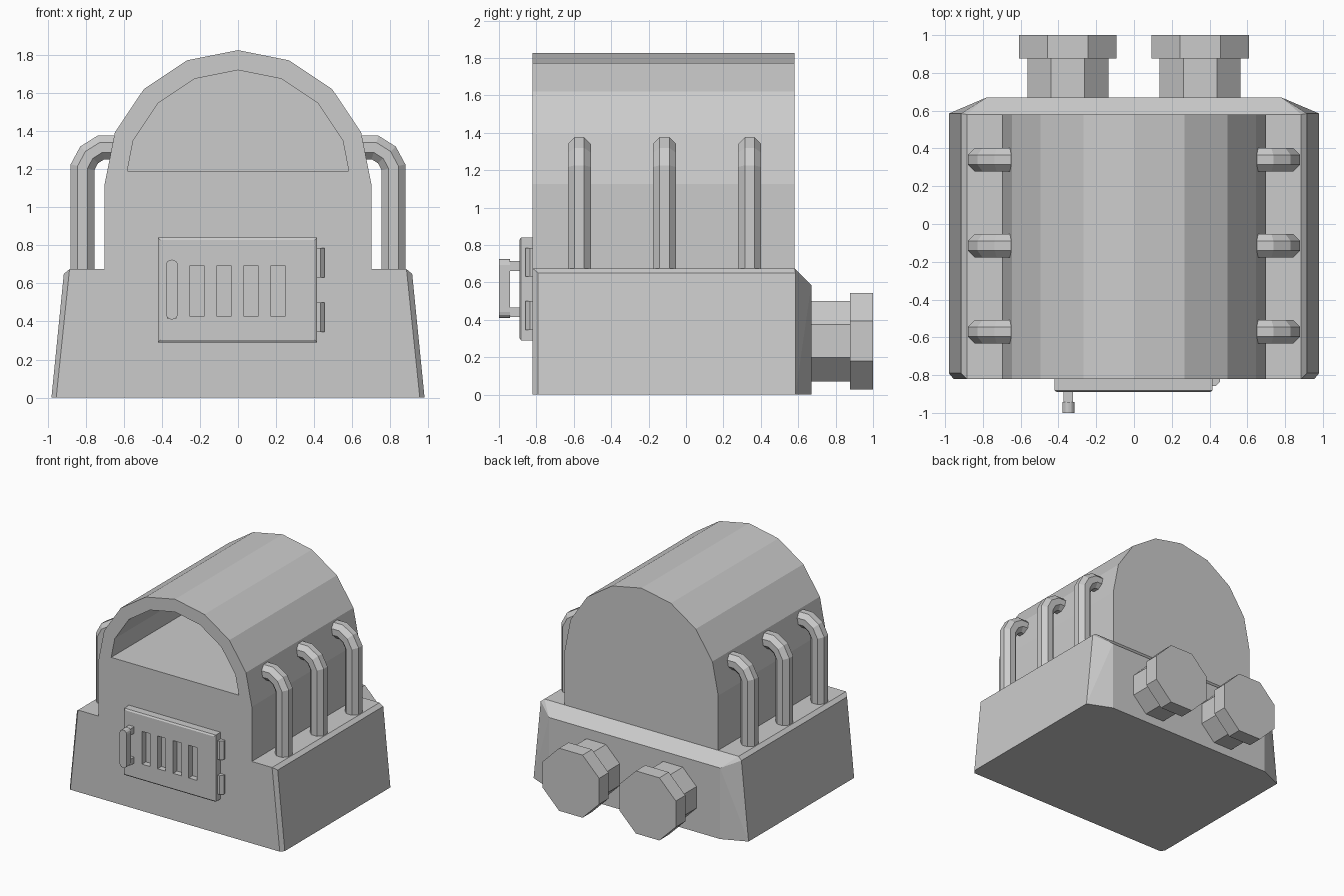
import bpy, bmesh
from math import sin, cos, pi
from mathutils import Vector

if "Cube" in bpy.data.objects:
    bpy.data.objects.remove(bpy.data.objects["Cube"])


def finish(name, bm):
    bmesh.ops.recalc_face_normals(bm, faces=bm.faces[:])
    me = bpy.data.meshes.new(name)
    bm.to_mesh(me)
    bm.free()
    ob = bpy.data.objects.new(name, me)
    bpy.context.collection.objects.link(ob)
    return ob


def loft(name, loops):
    """Capped skin through matching closed loops."""
    bm = bmesh.new()
    rings = [[bm.verts.new(p) for p in lp] for lp in loops]
    n = len(rings[0])
    for a, b in zip(rings, rings[1:]):
        for i in range(n):
            j = (i + 1) % n
            bm.faces.new((a[i], a[j], b[j], b[i]))
    bm.faces.new(rings[0])
    bm.faces.new(rings[-1])
    return finish(name, bm)


def prism_y(name, profile, y0, y1):
    return loft(name, [[(x, y, z) for x, z in profile] for y in (y0, y1)])


def box(name, x0, x1, y0, y1, z0, z1):
    return prism_y(name, [(x0, z0), (x1, z0), (x1, z1), (x0, z1)], y0, y1)


def octagon(apothem):
    r = apothem / cos(pi / 8)
    return [(r * cos(pi / 8 + i * pi / 4), r * sin(pi / 8 + i * pi / 4)) for i in range(8)]


def arch(r, zc=1.125):
    return [(r * cos(i * pi / 8), zc + r * sin(i * pi / 8)) for i in range(9)]


def cut(ob, cutter):
    m = ob.modifiers.new("cut", 'BOOLEAN')
    m.operation = 'DIFFERENCE'
    m.solver = 'EXACT'
    m.object = cutter
    bpy.context.view_layer.objects.active = ob
    bpy.ops.object.modifier_apply(modifier=m.name)
    bpy.data.objects.remove(cutter)


# tapered base with chamfered edges
bm = bmesh.new()
for x, y, z in [(.955, -.82, 0), (.98, -.79, 0), (.98, .585, 0), (.78, .67, 0),
                (.885, -.82, .675), (.915, -.79, .65), (.915, .585, .65),
                (.78, .67, .585), (.885, .58, .675)]:
    for s in (-1, 1):
        bm.verts.new((s * x, y, z))
bmesh.ops.convex_hull(bm, input=bm.verts[:])
bmesh.ops.dissolve_limit(bm, angle_limit=0.02, verts=bm.verts[:], edges=bm.edges[:])
finish("base", bm)

# barrel body with arched opening
body = prism_y("barrel_body", arch(.70) + [(-.70, .675), (.70, .675)], -.82, .58)
inner = arch(.595)[1:-1]
cut(body, prism_y("opening_cutter", inner + [(-.582, 1.19), (.582, 1.19)], -.95, .48))

# side pipes, swept along a bent path
path = [Vector(p) for p in [(.817, .64), (.817, 1.21), (.782, 1.275), (.72, 1.314), (.62, 1.314)]]
for s, side in ((-1, "left"), (1, "right")):
    for k, yc in enumerate((-.57, -.115, .34)):
        loops = []
        for i, p in enumerate(path):
            d0 = (p - path[i - 1]).normalized() if i else None
            d1 = (path[i + 1] - p).normalized() if i < len(path) - 1 else d0
            d0 = d0 or d1
            t = (d0 + d1).normalized()
            nrm = Vector((t.y, -t.x)) / t.dot(d0)
            loops.append([(s * (p.x + nrm.x * u), yc + v, p.y + nrm.y * u)
                          for u, v in octagon(.062)])
        loft(f"{side}_pipe_{k + 1}", loops)

# rear capped outlets
for s, side in ((-1, "left"), (1, "right")):
    rings = [(.215, .60), (.215, .877), (.258, .877), (.258, 1.0)]
    loft(f"{side}_outlet", [[(s * .35 + u, y, .286 + v) for u, v in octagon(a)]
                            for a, y in rings])

# door with soft front rim and vent slots
def rect(y, i):
    return [(-.42 + i, y, .29 + i), (.415 - i, y, .29 + i),
            (.415 - i, y, .84 - i), (-.42 + i, y, .84 - i)]


door = loft("door", [rect(-.81, 0), rect(-.882, 0), rect(-.89, .012)])
for k in range(4):
    x = -.215 + k * .142
    cut(door, box("slot_cutter", x - .037, x + .037, -.95, -.84, .425, .695))

# hinges
for k, (z0, z1) in enumerate(((.345, .50), (.63, .785))):
    loft(f"hinge_{k + 1}", [[(.418 + u, -.82 + v, z) for u, v in octagon(.037)]
                            for z in (z0, z1)])

# door handle: rounded grip on two posts
grip = []
for zc, a0 in ((.693, 0), (.442, pi)):
    grip += [(-.3475 + .032 * cos(a0 + i * pi / 6), zc + .032 * sin(a0 + i * pi / 6))
             for i in range(7)]
prism_y("handle_grip", grip, -1.0, -.942)
for k, (z0, z1) in enumerate(((.415, .465), (.66, .715))):
    box(f"handle_post_{k + 1}", -.372, -.323, -.943, -.885, z0, z1)
